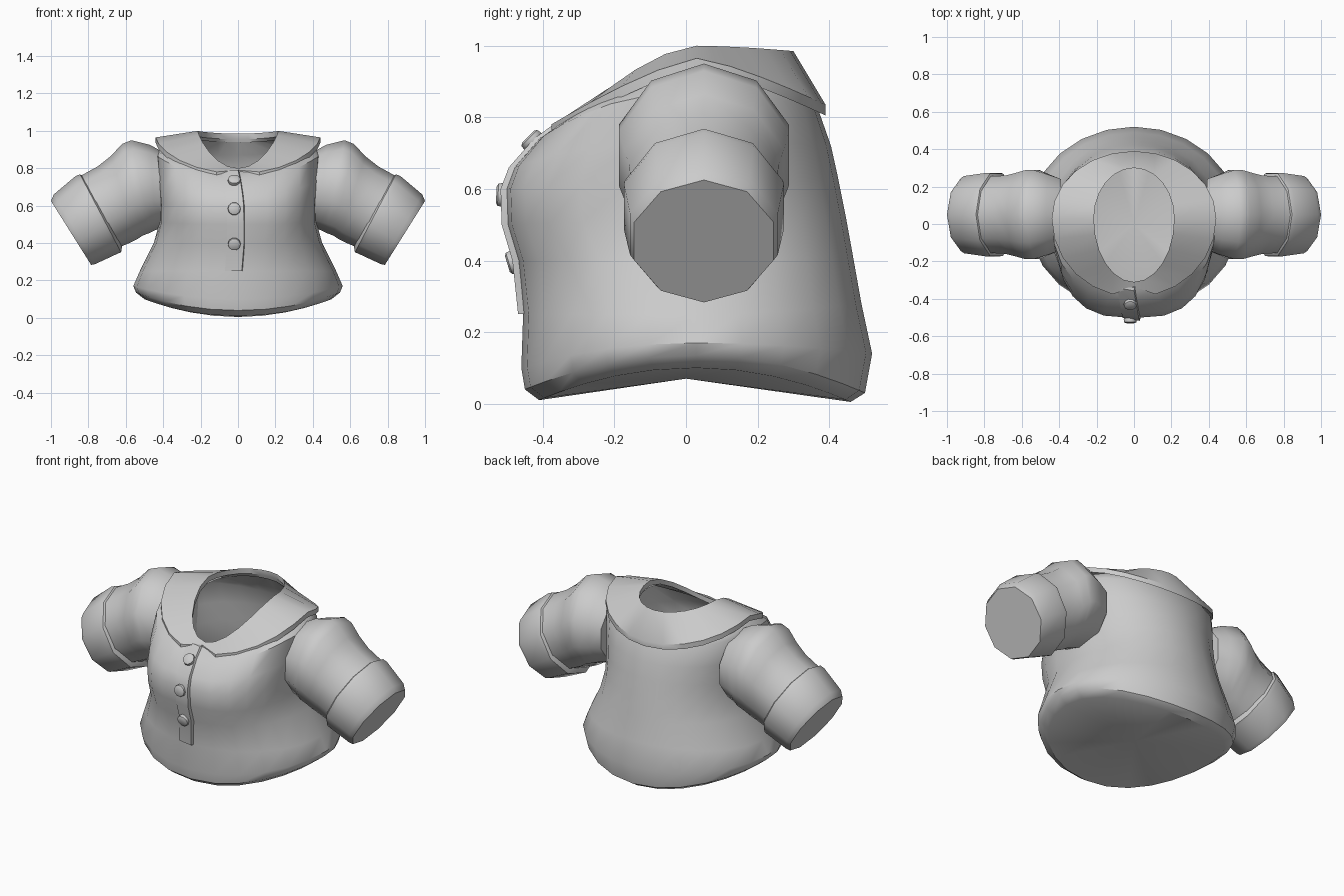
import bpy, bmesh, math
from mathutils import Vector

if "Cube" in bpy.data.objects:
    bpy.data.objects.remove(bpy.data.objects["Cube"])

grey = bpy.data.materials.new("cloth_grey")
grey.diffuse_color = (0.6, 0.6, 0.6, 1)
grey.use_nodes = True
grey.node_tree.nodes["Principled BSDF"].inputs["Base Color"].default_value = grey.diffuse_color
CY = 0.03  # depth at which the torso is widest


def loft(name, rings, start=None, end=None, loop=False, angle=40):
    """Skin closed rings; start/end is None, 'flat' or a fan centre."""
    bm = bmesh.new()
    vs = [[bm.verts.new(p) for p in r] for r in rings]
    n = len(vs[0])
    pairs = list(zip(vs, vs[1:])) + ([(vs[-1], vs[0])] if loop else [])
    for a, b in pairs:
        for i in range(n):
            j = (i + 1) % n
            bm.faces.new((a[i], a[j], b[j], b[i]))
    for cap, ring in ((start, vs[0]), (end, vs[-1])):
        if cap == 'flat':
            bm.faces.new(ring)
        elif cap:
            c = bm.verts.new(cap)
            for i in range(n):
                bm.faces.new((c, ring[i], ring[(i + 1) % n]))
    bmesh.ops.recalc_face_normals(bm, faces=bm.faces)
    me = bpy.data.meshes.new(name)
    bm.to_mesh(me)
    bm.free()
    me.materials.append(grey)
    ob = bpy.data.objects.new(name, me)
    bpy.context.collection.objects.link(ob)
    bpy.ops.object.select_all(action='DESELECT')
    ob.select_set(True)
    bpy.context.view_layer.objects.active = ob
    bpy.ops.object.shade_smooth_by_angle(angle=math.radians(angle))
    return ob


def oval(n, hw, yf, yb, zf, zs, zb, e=2, p=2):
    """Egg-shaped ring starting at the front, with its own height at front, side and back."""
    pts = []
    for i in range(n):
        t = 2 * math.pi * i / n
        s, c = math.sin(t), math.cos(t)
        ex = e if c > 0 else 2
        x = math.copysign(abs(s) ** (2 / ex), s) * hw
        k = abs(c) ** (2 / ex)
        y = CY + k * ((yf if c > 0 else yb) - CY)
        z = zs + abs(c) ** p * ((zf if c > 0 else zb) - zs)
        pts.append(Vector((x, y, z)))
    return pts


# Torso: hem, waist, bust, shoulders, neck
body = [
    (.50, -.41, .46, .01, .10, .005, 2.1),
    (.545, -.45, .50, .04, .135, .03, 2.1),
    (.56, -.46, .52, .10, .17, .14, 2.1),
    (.525, -.455, .49, .25, .25, .28, 2.1),
    (.45, -.47, .465, .40, .40, .42, 2.3),
    (.42, -.50, .445, .50, .51, .53, 2.7),
    (.42, -.503, .425, .60, .61, .63, 2.8),
    (.43, -.48, .405, .66, .73, .72, 2.6),
    (.44, -.41, .37, .74, .87, .82, 2.3),
    (.40, -.36, .34, .775, .92, .87, 2),
    (.225, -.315, .30, .785, .955, .94, 2),
]
loft("torso", [oval(24, *r) for r in body], start=(0, 0, .07))

# Collar: slanted ring that parts into two rounded tips at the front
inner = oval(24, .215, -.31, .30, .80, 1.0, .985, 2, 1.6)
outer = oval(24, .44, -.39, .39, .772, .965, .835, 2, 1.3)
outer[0] = Vector((0, -.335, .79))
down = Vector((0, 0, -.03))
loft("collar", [inner, outer, [p + down for p in outer],
                [p + down for p in inner]], loop=True, angle=35)


# Sleeves and cuffs, rings given by top point, bottom point and half depth
def hoop(side, tx, tz, bx, bz, hd, n=10):
    mid = Vector(((tx + bx) / 2, .05, (tz + bz) / 2))
    up = Vector((tx, .05, tz)) - mid
    pts = []
    for i in range(n):
        t = 2 * math.pi * i / n
        p = mid + up * math.cos(t) + Vector((0, hd * math.sin(t), 0))
        pts.append((p.x * side, p.y, p.z))
    return pts


sleeve = [(.39, .88, .39, .49, .20), (.47, .925, .44, .47, .225),
          (.57, .95, .47, .455, .25), (.62, .93, .51, .44, .25),
          (.68, .865, .54, .42, .235), (.75, .81, .57, .405, .22),
          (.85, .755, .64, .375, .215)]
cuff = [(.825, .755, .62, .38, .205), (.845, .768, .625, .35, .232),
        (.87, .757, .64, .345, .235), (.985, .66, .765, .287, .217),
        (1.0, .625, .785, .283, .205)]
for side, label in ((1, "left"), (-1, "right")):
    loft(label + "_sleeve", [hoop(side, *r) for r in sleeve], 'flat', angle=50)
    loft(label + "_cuff", [hoop(side, *r) for r in cuff], 'flat', 'flat')

# Placket: overlapping front edge that fades out towards the hem
line = [(.79, -.345, .0), (.74, -.413, .012), (.66, -.483, .024), (.60, -.506, .03),
        (.50, -.503, .032), (.40, -.473, .032), (.25, -.457, .02)]
loft("placket", [[(x - .09, y + .004, z), (x, y - .012, z), (x + .004, y + .006, z)]
                 for z, y, x in line], 'flat', 'flat', angle=30)

# Buttons, each tilted to follow the front
for i, (z, y, tilt) in enumerate(((.73, -.425, 45), (.583, -.507, 3), (.397, -.477, -17))):
    a = math.radians(tilt)
    out = Vector((0, -math.cos(a), math.sin(a)))
    up = Vector((0, math.sin(a), math.cos(a)))
    c = Vector((-.02, y, z))

    def disc(r, d):
        return [c + out * d + (Vector((1, 0, 0)) * math.cos(t) + up * math.sin(t)) * r
                for t in [k * math.pi / 5 for k in range(10)]]
    loft("button_%d" % (i + 1), [disc(.03, -.01), disc(.035, .005), disc(.033, .018),
                                 disc(.024, .023)], 'flat', 'flat')
